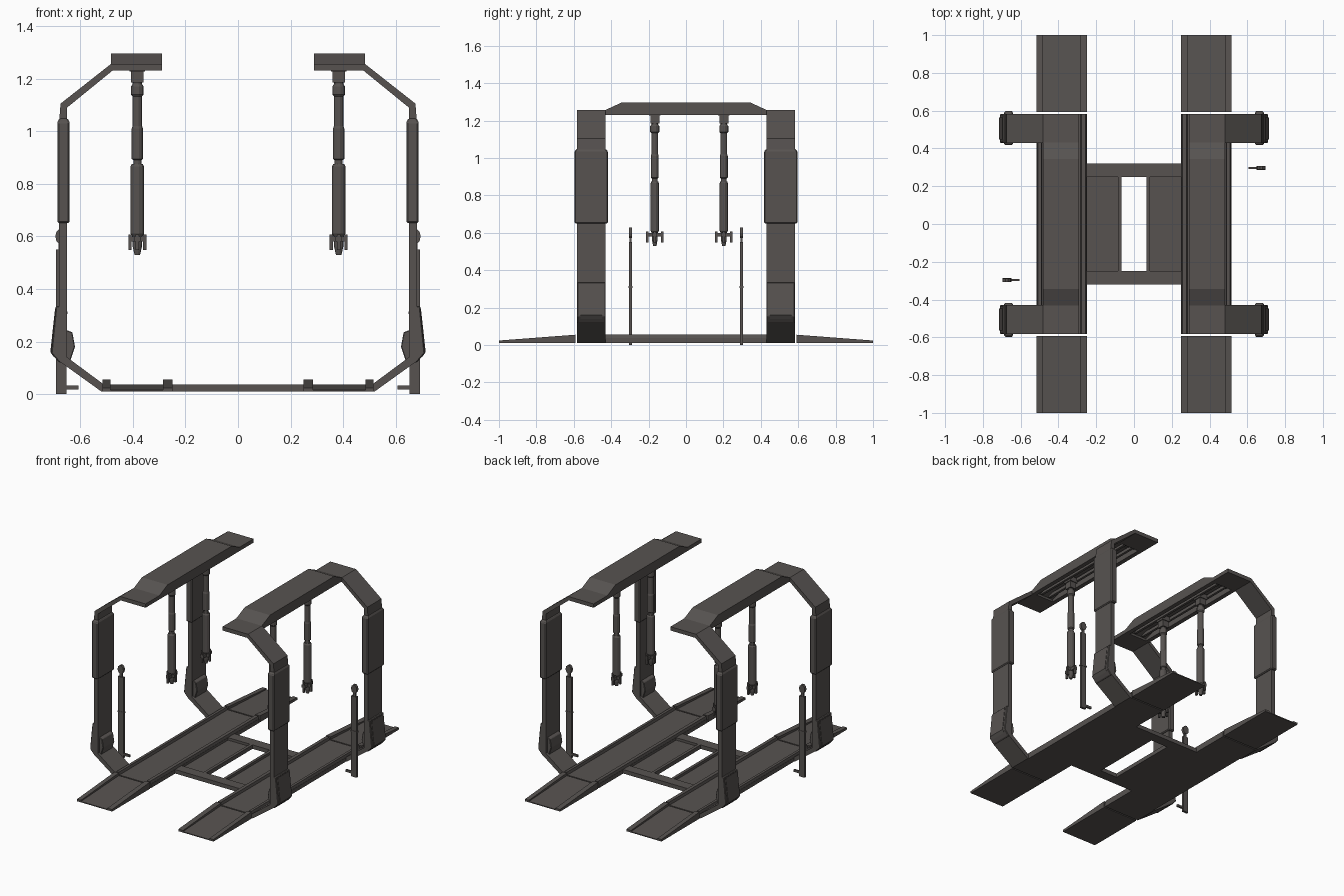
import bpy, bmesh, math
from mathutils import Matrix

if "Cube" in bpy.data.objects:
    bpy.data.objects.remove(bpy.data.objects["Cube"])

grey = bpy.data.materials.new("dark warm grey")
grey.diffuse_color = (0.095, 0.086, 0.081, 1)
grey.use_nodes = True
grey.node_tree.nodes["Principled BSDF"].inputs["Base Color"].default_value = grey.diffuse_color


def finish(name, bm, mirror="", bevel=0):
    bmesh.ops.recalc_face_normals(bm, faces=bm.faces)
    me = bpy.data.meshes.new(name)
    bm.to_mesh(me)
    bm.free()
    me.materials.append(grey)
    ob = bpy.data.objects.new(name, me)
    bpy.context.collection.objects.link(ob)
    if bevel:
        b = ob.modifiers.new("bevel", 'BEVEL')
        b.width, b.segments = bevel, 1
    if mirror:
        m = ob.modifiers.new("mirror", 'MIRROR')
        m.use_axis = ("x" in mirror, "y" in mirror, False)
        m.use_mirror_merge = False
    return ob


def add_prism(bm, pts, axis, a, b):
    """Extrude a profile: axis 'y' takes (x,z) points, axis 'x' takes (y,z)."""
    def co(p, t):
        return (p[0], t, p[1]) if axis == "y" else (t, p[0], p[1])
    lo = [bm.verts.new(co(p, a)) for p in pts]
    hi = [bm.verts.new(co(p, b)) for p in pts]
    bm.faces.new(lo)
    bm.faces.new(hi)
    n = len(pts)
    for i in range(n):
        j = (i + 1) % n
        bm.faces.new((lo[i], lo[j], hi[j], hi[i]))


def prism(name, pts, axis, a, b, mirror="", bevel=0):
    bm = bmesh.new()
    add_prism(bm, pts, axis, a, b)
    return finish(name, bm, mirror, bevel)


def add_box(bm, x0, x1, y0, y1, z0, z1):
    add_prism(bm, [(x0, z0), (x1, z0), (x1, z1), (x0, z1)], "y", y0, y1)


def box(name, *dims, mirror="", bevel=0):
    bm = bmesh.new()
    add_box(bm, *dims)
    return finish(name, bm, mirror, bevel)


def add_stack(bm, cx, cy, rings, n=12, sy=1.0):
    """Lathe-like stack of (z, radius) rings."""
    loops = []
    for z, r in rings:
        loops.append([bm.verts.new((cx + r * math.cos(2 * math.pi * (i + .5) / n),
                                    cy + sy * r * math.sin(2 * math.pi * (i + .5) / n), z))
                      for i in range(n)])
    bm.faces.new(loops[0])
    bm.faces.new(loops[-1])
    for p, q in zip(loops, loops[1:]):
        for i in range(n):
            j = (i + 1) % n
            bm.faces.new((p[i], p[j], q[j], q[i]))


# Floor tracks with curbs
box("track_floor", 0.25, 0.515, -0.583, 0.583, 0.01, 0.037, mirror="x")
for name, x0, x1 in (("inner", 0.25, 0.285), ("outer", 0.485, 0.515)):
    s = 0.006
    prism(name + "_track_curb", [(x0, 0.03), (x1, 0.03), (x1 - s, 0.055), (x0 + s, 0.055)],
          "y", -0.583, 0.583, "x")
    prism(name + "_ramp_curb", [(0.592, 0.01), (1, 0.01), (1, 0.024), (0.592, 0.055)],
          "x", x0, x1, "xy")
prism("ramp", [(0.592, 0.01), (1, 0.01), (1, 0.016), (0.592, 0.037)], "x", 0.28, 0.49, "xy")

# Centre bridge: two cross bars and recessed panels around the opening
box("cross_bar", -0.25, 0.25, 0.25, 0.32, 0.01, 0.037, mirror="y")
box("bridge_panel", 0.065, 0.25, -0.25, 0.25, 0.01, 0.02, mirror="x")
box("bridge_rim", 0.065, 0.085, -0.25, 0.25, 0.01, 0.037, mirror="x")

# Bent legs, from the floor up and over to the top beam
prism("leg", [(0.51, 0.01), (0.52, 0.01), (0.68, 0.125), (0.68, 1.04), (0.675, 1.105),
              (0.483, 1.256), (0.29, 1.256), (0.29, 1.23), (0.478, 1.23), (0.65, 1.09),
              (0.65, 0.14), (0.515, 0.04)], "y", 0.43, 0.582, "xy")

# Sleeve around the upper leg, tapered at its top
bm = bmesh.new()
add_box(bm, 0.641, 0.687, 0.417, 0.597, 0.65, 1.035)
top = max(bm.faces, key=lambda f: f.calc_center_median().z)
new = bmesh.ops.extrude_face_region(bm, geom=[top])["geom"]
bmesh.ops.delete(bm, geom=[top], context='FACES_ONLY')
for v in [g for g in new if isinstance(g, bmesh.types.BMVert)]:
    v.co.z += 0.015
    v.co.x += 0.008 if v.co.x < 0.66 else -0.008
    v.co.y += 0.014 if v.co.y < 0.5 else -0.014
finish("leg_sleeve", bm, "xy", 0.006)

# Boot at the bottom of the leg
prism("boot_outer", [(0.67, 0.335), (0.693, 0.335), (0.711, 0.155), (0.68, 0.12), (0.66, 0.12)],
      "y", 0.43, 0.582, "xy", 0.004)
prism("boot_plate", [(0.69, 0.325), (0.696, 0.325), (0.714, 0.16), (0.7, 0.14)],
      "y", 0.448, 0.564, "xy")
prism("boot_inner", [(0.655, 0.245), (0.63, 0.235), (0.62, 0.18), (0.64, 0.12), (0.66, 0.12)],
      "y", 0.445, 0.567, "xy", 0.003)

# Overhead beam: raised channel with rails underneath
outer = [(-0.432, 1.23), (-0.432, 1.256), (-0.345, 1.296), (0.345, 1.296), (0.432, 1.256), (0.432, 1.23)]
inner = [(0.422, 1.23), (0.422, 1.245), (0.34, 1.272), (-0.34, 1.272), (-0.422, 1.245), (-0.422, 1.23)]
prism("beam_roof", outer + inner, "x", 0.29, 0.483, "x")
for name, x0, x1 in (("inner", 0.29, 0.32), ("outer", 0.453, 0.483)):
    prism(name + "_beam_wall", outer, "x", x0, x1, "x")
for i, x in enumerate((0.355, 0.418)):
    box("overhead_rail_%d" % (i + 1), x - 0.008, x + 0.008, -0.41, 0.41, 1.24, 1.262, mirror="x")

# Hanging telescopic tool arms with four-finger grips
for label, cy in (("front", -0.167), ("rear", 0.202)):
    cx = 0.383
    bm = bmesh.new()
    add_box(bm, cx - 0.03, cx + 0.03, cy - 0.03, cy + 0.03, 1.228, 1.262)
    add_box(bm, cx - 0.024, cx + 0.024, cy - 0.024, cy + 0.024, 1.185, 1.23)
    add_stack(bm, cx, cy, [(1.13, 0.017), (1.14, 0.025), (1.17, 0.025), (1.18, 0.018), (1.2, 0.018)])
    add_stack(bm, cx, cy, [(0.86, 0.016), (0.89, 0.016), (0.895, 0.022), (1.01, 0.022),
                           (1.02, 0.019), (1.15, 0.019)])
    add_stack(bm, cx, cy, [(0.53, 0.011), (0.56, 0.018), (0.6, 0.02), (0.61, 0.027),
                           (0.865, 0.027), (0.875, 0.022)], sy=0.85)
    add_box(bm, cx - 0.012, cx + 0.012, cy - 0.045, cy + 0.045, 0.58, 0.6)
    add_box(bm, cx - 0.03, cx + 0.03, cy - 0.012, cy + 0.012, 0.58, 0.6)
    for sx, sy in ((0.028, 0), (-0.028, 0), (0, 0.04), (0, -0.04)):
        add_box(bm, cx + sx - 0.006, cx + sx + 0.006, cy + sy - 0.007, cy + sy + 0.007, 0.548, 0.608)
    finish(label + "_tool_arm", bm, "x")

# Slim side posts with rounded heads, one per side, rotated half a turn
for label, angle in (("right", 0), ("left", math.pi)):
    bm = bmesh.new()
    add_box(bm, 0.652, 0.692, 0.289, 0.305, 0, 0.55)
    add_box(bm, 0.664, 0.682, 0.292, 0.302, 0.55, 0.575)
    add_box(bm, 0.648, 0.695, 0.287, 0.307, 0.305, 0.315)
    add_prism(bm, [(0.673 + 0.022 * math.cos(a * math.pi / 5), 0.6 + 0.03 * math.sin(a * math.pi / 5))
                   for a in range(10)], "y", 0.288, 0.306)
    add_box(bm, 0.607, 0.655, 0.291, 0.303, 0.018, 0.033)
    bm.transform(Matrix.Rotation(angle, 4, 'Z'))
    finish(label + "_side_post", bm)
